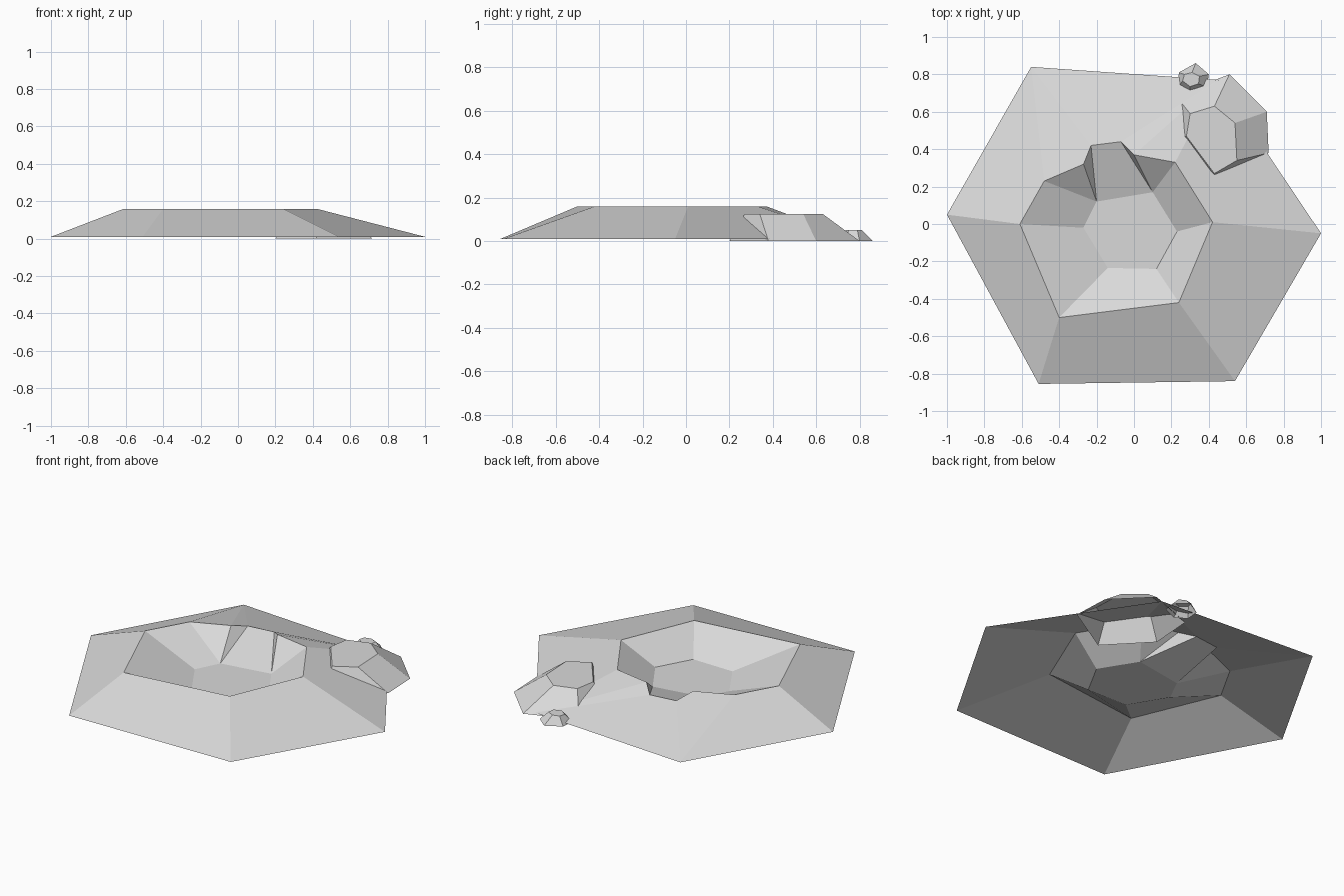
import bpy

cube = bpy.data.objects.get("Cube")
if cube:
    bpy.data.objects.remove(cube, do_unlink=True)

# One flat stone colour
stone = bpy.data.materials.new("stone_grey")
stone.use_nodes = True
colour = (0.7, 0.7, 0.7, 1)
stone.diffuse_color = colour
stone.node_tree.nodes["Principled BSDF"].inputs["Base Color"].default_value = colour


def at_height(points, z):
    return [(x, y, z) for x, y in points]


def band(faces, low, high):
    """Join two equally long closed loops of indices, skipping repeats."""
    for i in range(len(low)):
        j = (i + 1) % len(low)
        faces.append(list(dict.fromkeys((low[i], low[j], high[j], high[i]))))


def make_object(name, verts, faces):
    mesh = bpy.data.meshes.new(name)
    mesh.from_pydata(verts, [], faces)
    mesh.materials.append(stone)
    mesh.update()
    obj = bpy.data.objects.new(name, mesh)
    bpy.context.collection.objects.link(obj)
    return obj


def make_rock(name, base, top, height):
    """Open-bottomed faceted rock with a flat top."""
    n = len(base)
    low, high = list(range(n)), list(range(n, 2 * n))
    faces = [high]
    band(faces, low, high)
    make_object(name, at_height(base, 0) + at_height(top, height), faces)


# Crater: six-sided skirt, rim with a sunken gap at the back, six-sided floor
skirt = [(-1, .05), (-.51, -.855), (.54, -.84), (1, -.05), (.45, .77), (-.55, .84)]
floor = [(-.27, -.02), (-.14, -.235), (.12, -.24), (.23, -.04), (.1, .17), (-.2, .12)]
rim = at_height([(-.61, 0), (-.4, -.5), (.24, -.42), (.42, .01), (.22, .33), (0, .37)], .16)
rim += at_height([(-.07, .44), (-.23, .42)], .13)
rim += at_height([(-.27, .32), (-.48, .23)], .16)

# Each rim point hangs on one corner of the skirt and of the floor
corner = [0, 1, 2, 3, 4, 4, 4, 5, 5, 5]
rim_loop = [12 + i for i in range(len(rim))]
floor_loop = [6 + c for c in corner]
crater_faces = [list(range(6, 12))]
band(crater_faces, corner, rim_loop)
band(crater_faces, rim_loop, floor_loop)
make_object("crater", at_height(skirt, .01) + at_height(floor, .03) + rim, crater_faces)

# Rocks resting on the back slope
make_rock("large_rock",
          [(.42, .2), (.72, .38), (.71, .6), (.51, .8), (.22, .69), (.2, .43)],
          [(.43, .27), (.55, .34), (.54, .54), (.43, .63), (.3, .59), (.28, .47)], .125)
make_rock("small_rock",
          [(.3, .69), (.39, .73), (.4, .8), (.33, .86), (.24, .81), (.235, .73)],
          [(.3, .735), (.345, .75), (.35, .79), (.31, .81), (.27, .8), (.26, .765)], .05)
